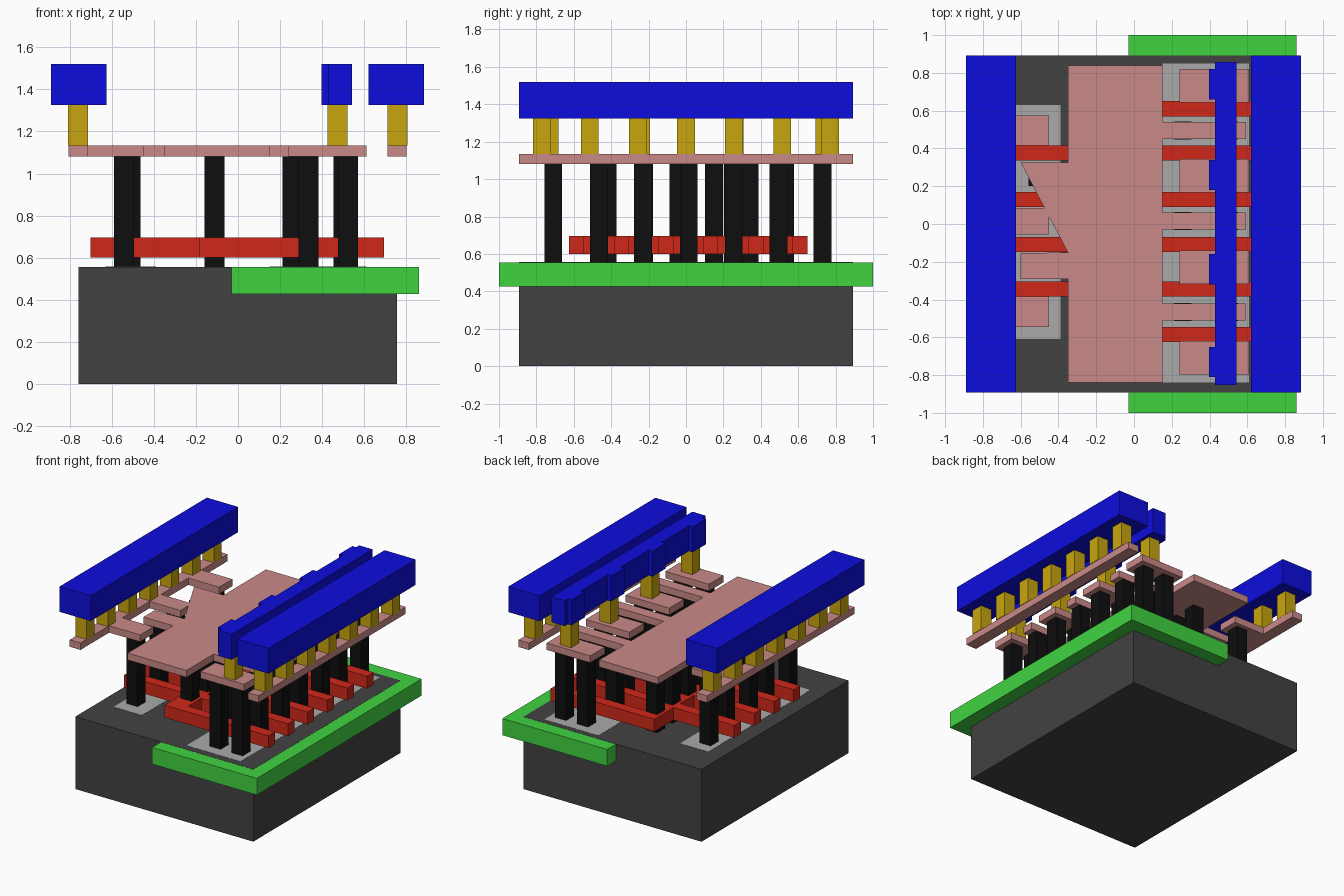
import bpy, bmesh

if "Cube" in bpy.data.objects:
    bpy.data.objects.remove(bpy.data.objects["Cube"])


def material(name, srgb):
    m = bpy.data.materials.new(name)
    lin = [(c / 255 / 12.92) if c < 11 else ((c / 255 + 0.055) / 1.055) ** 2.4 for c in srgb]
    m.diffuse_color = (*lin, 1)
    m.use_nodes = True
    m.node_tree.nodes["Principled BSDF"].inputs["Base Color"].default_value = m.diffuse_color
    return m


DARK = material("dark_grey", (66, 66, 66))
LIGHT = material("light_grey", (170, 170, 170))
GREEN = material("green", (64, 212, 64))
RED = material("red", (208, 40, 25))
BLACK = material("black", (14, 14, 14))
PINK = material("pink", (202, 138, 136))
GOLD = material("gold", (200, 166, 14))
BLUE = material("blue", (13, 13, 222))


def rect(x0, x1, y0, y1):
    return [(x0, y0), (x1, y0), (x1, y1), (x0, y1)]


def square(x, y, s=0.095):
    return rect(x - s / 2, x + s / 2, y - s / 2, y + s / 2)


def layer(name, outlines, z0, z1, mat):
    """Extrude flat outlines between two heights into one object."""
    bm = bmesh.new()
    for pts in outlines:
        face = bm.faces.new([bm.verts.new((x, y, z0)) for x, y in pts])
        up = bmesh.ops.extrude_face_region(bm, geom=[face])["geom"]
        bmesh.ops.translate(bm, vec=(0, 0, z1 - z0),
                            verts=[v for v in up if isinstance(v, bmesh.types.BMVert)])
    bmesh.ops.recalc_face_normals(bm, faces=bm.faces)
    me = bpy.data.meshes.new(name)
    bm.to_mesh(me)
    bm.free()
    me.materials.append(mat)
    ob = bpy.data.objects.new(name, me)
    bpy.context.collection.objects.link(ob)
    return ob


def comb(x0, x1, y0, y1, right=(), left=()):
    """Outline of a strip with side teeth, each tooth (x_end, y_low, y_high)."""
    pts = [(x0, y0), (x1, y0)]
    for xe, a, b in sorted(right, key=lambda t: t[1]):
        pts += [(x1, a), (xe, a), (xe, b), (x1, b)]
    pts += [(x1, y1), (x0, y1)]
    for xe, a, b in sorted(left, key=lambda t: -t[1]):
        pts += [(x0, b), (xe, b), (xe, a), (x0, a)]
    # drop points doubled where a tooth meets a corner
    return [p for i, p in enumerate(pts) if p != pts[i - 1]]


# shared row positions along y
pad_rows = [-0.71, -0.23, 0.255, 0.73]
finger_rows = [-0.465, 0.015, 0.495]
tab_rows = [-0.225, 0.25]
gate_rows = [-0.585, -0.345, -0.108, 0.13, 0.375, 0.61]
via_rows = [i * 0.257 for i in range(-3, 4)]
mid_via_rows = [-0.73, -0.24, 0.26, 0.74]

# base block, well and active regions
layer("base_block", [rect(-0.757, 0.755, -0.893, 0.893)], 0, 0.556, DARK)
layer("well_slab", [rect(-0.03, 0.86, -1, 1)], 0.427, 0.555, GREEN)
layer("active_regions", [rect(0.15, 0.61, -0.84, 0.85), rect(-0.63, -0.39, -0.61, 0.63)],
      0.50, 0.557, LIGHT)

# gate comb
layer("gate_comb", [comb(-0.185, -0.04, -0.625, 0.65,
      right=[(0.695, y - 0.04, y + 0.04) for y in gate_rows],
      left=[(-0.70, y - 0.04, y + 0.04) for y in gate_rows[1:5]])], 0.6, 0.695, RED)

# contact posts
posts = [(x, y) for y in pad_rows for x in (0.335, 0.522)]
posts += [(x, y) for y in finger_rows for x in (0.258, 0.502)]
posts += [(-0.542, y) for y in finger_rows] + [(-0.512, y) for y in tab_rows]
posts += [(-0.112, -0.42 + 0.19 * i) for i in range(6)]
layer("contact_posts", [square(x, y) for x, y in posts], 0.556, 1.08, BLACK)

# lower wiring: central plate with fingers, one tab and a slanted tab
plate = comb(-0.35, 0.15, -0.84, 0.84,
             right=[(0.593, y - 0.045, y + 0.045) for y in finger_rows],
             left=[(-0.60, -0.29, -0.155)])
i = plate.index((-0.35, 0.84)) + 1
plate[i:i + 1] = [(-0.35, 0.325), (-0.60, 0.325), (-0.35, -0.15)]
layer("central_plate", [plate], 1.08, 1.133, PINK)
layer("left_lower_rail", [comb(-0.805, -0.713, -0.893, 0.893,
      right=[(-0.45, y - 0.08, y + 0.08) if abs(y) > 0.1 else (-0.45, -0.055, 0.085)
             for y in finger_rows])], 1.08, 1.133, PINK)
layer("right_lower_rail", [rect(0.71, 0.80, -0.893, 0.893)], 1.08, 1.133, PINK)
layer("contact_pads", [rect(0.24, 0.61, y - 0.087, y + 0.09) for y in pad_rows],
      1.08, 1.133, PINK)

# vias
vias = [(x, y) for x in (-0.76, 0.757) for y in via_rows]
vias += [(0.472, y) for y in mid_via_rows]
layer("vias", [square(x, y) for x, y in vias], 1.133, 1.325, GOLD)

# upper rails
layer("left_upper_rail", [rect(-0.89, -0.625, -0.893, 0.893)], 1.325, 1.52, BLUE)
layer("right_upper_rail", [rect(0.62, 0.885, -0.893, 0.893)], 1.325, 1.52, BLUE)
layer("middle_upper_rail", [comb(0.43, 0.543, -0.853, 0.857,
      left=[(0.398, y - 0.08, y + 0.08) for y in mid_via_rows])], 1.325, 1.52, BLUE)
